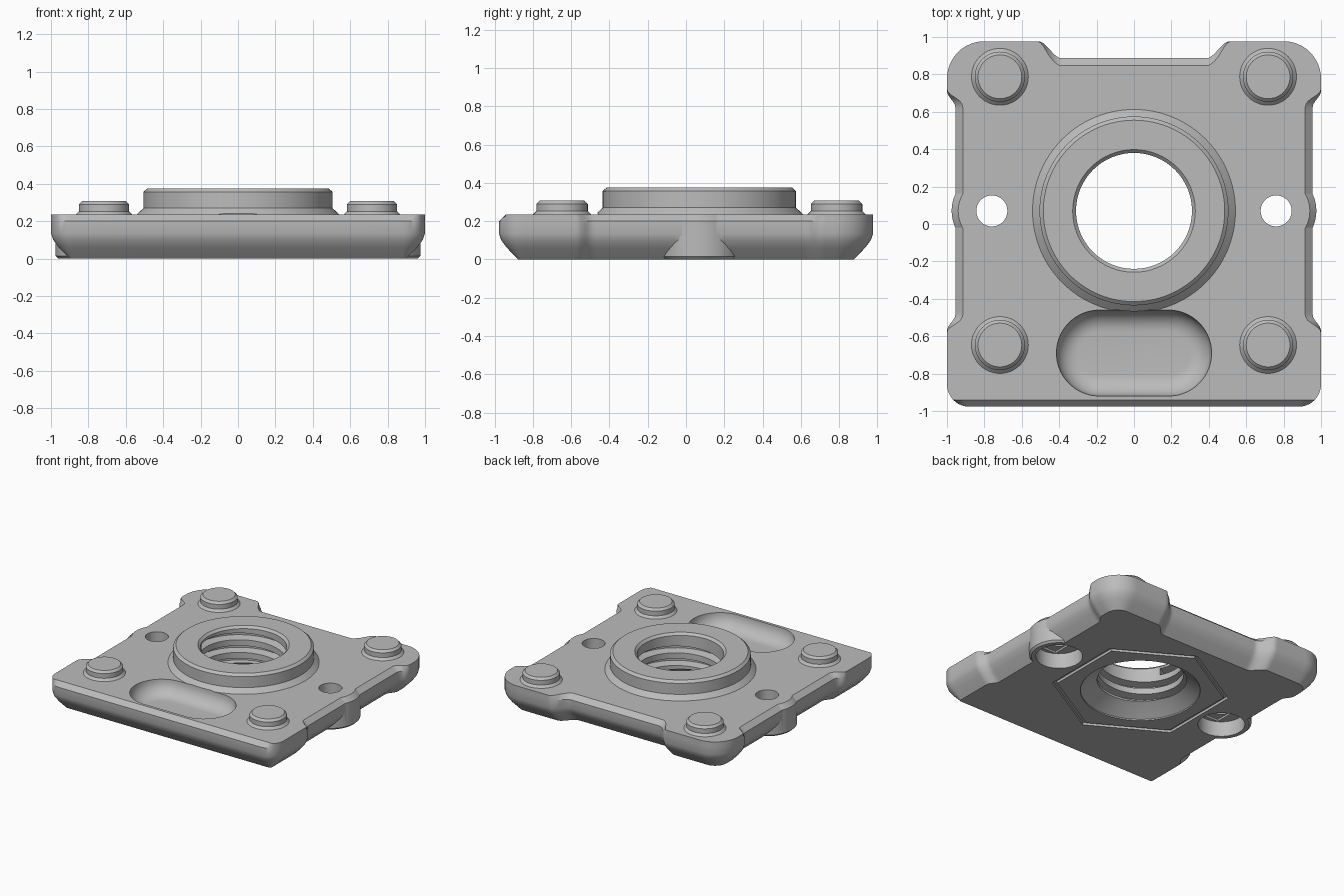
import bpy, bmesh
from math import sin, cos, pi, tau

cube = bpy.data.objects.get("Cube")
if cube:
    bpy.data.objects.remove(cube, do_unlink=True)

grey = bpy.data.materials.new("plain grey")
grey.use_nodes = True
COLOUR = (0.5, 0.5, 0.5, 1)
grey.diffuse_color = COLOUR
grey.node_tree.nodes["Principled BSDF"].inputs["Base Color"].default_value = COLOUR

CY = 0.07      # centre line of collar, bosses and screw holes
TOP = 0.235    # top of the plate
HX, HY = 1.0, 0.977


def loft(name, rings):
    """Closed solid skinned through rings of equal length, bottom to top."""
    bm = bmesh.new()
    rows = [[bm.verts.new(p) for p in ring] for ring in rings]
    n = len(rows[0])
    for a, b in zip(rows, rows[1:]):
        for i in range(n):
            j = (i + 1) % n
            bm.faces.new((a[i], a[j], b[j], b[i]))
    bm.faces.new(rows[0][::-1])
    bm.faces.new(rows[-1])
    bmesh.ops.recalc_face_normals(bm, faces=bm.faces)
    mesh = bpy.data.meshes.new(name)
    bm.to_mesh(mesh)
    bm.free()
    mesh.materials.append(grey)
    ob = bpy.data.objects.new(name, mesh)
    bpy.context.collection.objects.link(ob)
    return ob


def turned(name, profile, x=0, y=CY, n=64, turn=0.0):
    """Solid of revolution from (radius, z) pairs."""
    return loft(name, [[(x + r * cos(turn + tau * i / n), y + r * sin(turn + tau * i / n), z)
                        for i in range(n)] for r, z in profile])


def combine(body, tool, operation):
    mod = body.modifiers.new(operation, 'BOOLEAN')
    mod.object, mod.operation, mod.solver = tool, operation, 'EXACT'
    bpy.context.view_layer.objects.active = body
    bpy.ops.object.modifier_apply(modifier=mod.name)
    bpy.data.objects.remove(tool, do_unlink=True)


def ramp(v, full, zero):
    """Smooth fall from 1 at full to 0 at zero."""
    t = min(1, max(0, (zero - v) / (zero - full)))
    return t * t * (3 - 2 * t)


# Plate outline: rounded rectangle points with normal and notch depth
def outline():
    pts = []
    corners = ((1, 1, 0.2, 0), (-1, 1, 0.2, 1), (-1, -1, 0.12, 2), (1, -1, 0.12, 3))
    for sx, sy, r, q in corners:
        for i in range(13):
            a = (q + i / 12) * pi / 2
            pts.append((sx * (HX - r) + r * cos(a), sy * (HY - r) + r * sin(a), cos(a), sin(a), 0, 0))
        steps = 96
        for i in range(1, steps):
            t = i / steps
            if q == 0:
                x = 0.8 - 1.6 * t
                f = ramp(abs(x), 0.39, 0.51)
                pts.append((x, HY, 0, 1, 0.09 * f, 0.04 * ramp(abs(x), 0.44, 0.52)))
            elif q == 2:
                if i % 24 == 0:
                    pts.append((-0.88 + 1.76 * t, -HY, 0, -1, 0, 0))
            else:
                s = -1 if q == 1 else 1
                y0, y1 = HY - 0.2, -HY + 0.12
                y = y0 + (y1 - y0) * t if q == 1 else y1 + (y0 - y1) * t
                d = abs(y - CY)
                pts.append((s * HX, y, s, 0, 0.045 * ramp(d, 0.555, 0.64),
                            0.04 * ramp(d, 0.58, 0.65)))
    return pts


edge = outline()
levels = ((0, 0.1), (0.06, 0.042), (0.1, 0.012), (0.135, 0), (0.2, 0))
rings = [[(x - nx * (k + d), y - ny * (k + d), z) for x, y, nx, ny, k, c in edge] for z, d in levels]
rings.append([(x - nx * (k + c), max(y - ny * (k + c), -0.942), TOP) for x, y, nx, ny, k, c in edge])
plate = loft("mounting_plate", rings)

# Screw lugs on both sides
for s in (-1, 1):
    lug = turned("lug", ((0.2, 0), (0.215, 0.015), (0.215, 0.2), (0.18, TOP)), 0.76 * s)
    combine(plate, lug, 'UNION')

# Collar with chamfered foot and rim
combine(plate, turned("collar", ((0.5425, 0.2), (0.5425, TOP), (0.505, 0.27), (0.505, 0.357),
                                 (0.485, 0.375)), n=96), 'UNION')

# Corner bosses
for sx in (-1, 1):
    for sy in (-1, 1):
        boss = turned("boss", ((0.152, 0.2), (0.152, TOP), (0.134, 0.253), (0.134, 0.29),
                               (0.117, 0.307)), 0.717 * sx, CY + 0.717 * sy, 48)
        combine(plate, boss, 'UNION')

# Central bore with countersink and rim chamfer
combine(plate, turned("bore", ((0.43, -0.05), (0.43, 0.01), (0.36, 0.06), (0.31, 0.09), (0.31, 0.357),
                               (0.33, 0.377), (0.33, 0.42))), 'DIFFERENCE')

# Helical thread groove
PITCH, SEG, TURNS = 0.1, 48, 2.6
section = ((0.27, -0.035), (0.37, -0.014), (0.37, 0.014), (0.27, 0.035))
groove = []
for i in range(int(SEG * TURNS)):
    a = tau * i / SEG
    groove.append([(r * cos(a), CY + r * sin(a), 0.06 + PITCH * i / SEG + dz) for r, dz in section])
combine(plate, loft("thread", groove), 'DIFFERENCE')

# Screw holes with counterbore from below and a stepped ceiling
for s in (-1, 1):
    x = 0.76 * s
    combine(plate, turned("hole", ((0.083, -0.05), (0.083, 0.3)), x, n=40), 'DIFFERENCE')
    combine(plate, turned("counterbore", ((0.168, -0.05), (0.168, 0.12)), x, n=48), 'DIFFERENCE')
    step = [[(x + 0.083 * a, CY + 0.14 * b, z) for a, b in ((-1, -1), (1, -1), (1, 1), (-1, 1))]
            for z in (0.1, 0.135)]
    combine(plate, loft("step", step), 'DIFFERENCE')

# Scooped oval recess near the front
scoop = []
for i in range(9, -2, -1):
    a = max(i, 0) / 9 * pi / 2
    r = 0.115 + 0.115 * cos(a)
    z = TOP - 0.115 * sin(a) if i >= 0 else TOP + 0.005
    ring = []
    for j in range(48):
        t = tau * (j + 0.5) / 48
        ring.append(((0.185 if cos(t) > 0 else -0.185) + r * cos(t), -0.69 + r * sin(t), z))
    scoop.append(ring)
combine(plate, loft("scoop", scoop), 'DIFFERENCE')

# Hexagonal groove underneath
hexagon = turned("hex_groove", ((0.64, -0.05), (0.64, 0.02)), n=6, turn=pi / 2)
combine(hexagon, turned("hex_core", ((0.605, -0.1), (0.605, 0.1)), n=6, turn=pi / 2), 'DIFFERENCE')
combine(plate, hexagon, 'DIFFERENCE')

bpy.ops.object.select_all(action='DESELECT')
plate.select_set(True)
bpy.context.view_layer.objects.active = plate
bpy.ops.object.shade_smooth_by_angle(angle=0.5)
